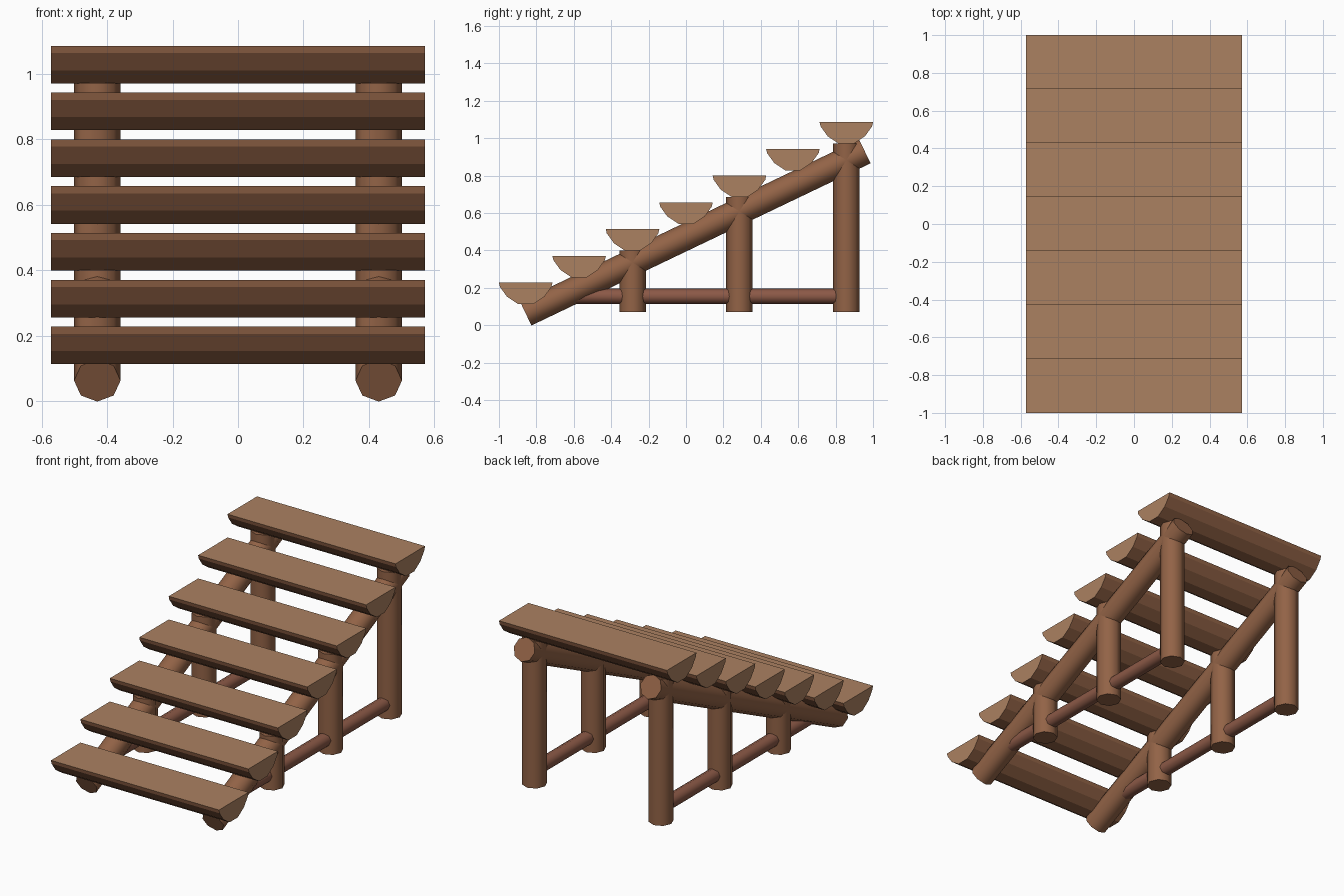
import bpy, bmesh, math
from mathutils import Vector

if "Cube" in bpy.data.objects:
    bpy.data.objects.remove(bpy.data.objects["Cube"])


def material(name, rgb):
    m = bpy.data.materials.new(name)
    m.diffuse_color = (*rgb, 1)
    m.use_nodes = True
    m.node_tree.nodes["Principled BSDF"].inputs["Base Color"].default_value = m.diffuse_color
    return m


CUT = material("cut_wood", (0.41, 0.22, 0.12))
BARK = material("bark", (0.29, 0.125, 0.062))
RAIL = material("reddish_wood", (0.26, 0.10, 0.062))


def finish(name, bm, mats):
    bmesh.ops.recalc_face_normals(bm, faces=bm.faces[:])
    me = bpy.data.meshes.new(name)
    bm.to_mesh(me)
    bm.free()
    for m in mats:
        me.materials.append(m)
    ob = bpy.data.objects.new(name, me)
    bpy.context.collection.objects.link(ob)
    return ob


def log(name, a, b, radius, mat, sides=8):
    """Round pole from a to b, lying in a plane of constant x."""
    a, b = Vector(a), Vector(b)
    side = Vector((1, 0, 0))
    up = (b - a).normalized().cross(side)
    bm = bmesh.new()
    rings = []
    for p in (a, b):
        ring = []
        for i in range(sides):
            t = 2 * math.pi * i / sides
            ring.append(bm.verts.new(p + radius * (math.cos(t) * side + math.sin(t) * up)))
        rings.append(ring)
    for i in range(sides):
        j = (i + 1) % sides
        bm.faces.new((rings[0][i], rings[0][j], rings[1][j], rings[1][i]))
    bm.faces.new(rings[0])
    bm.faces.new(rings[1])
    ob = finish(name, bm, [mat])
    bpy.ops.object.select_all(action='DESELECT')
    ob.select_set(True)
    bpy.context.view_layer.objects.active = ob
    bpy.ops.object.shade_smooth_by_angle(angle=math.radians(50))
    return ob


# Half-log tread: flat top, faceted bark underneath
HALF = [(0.143, 0), (0.138, -0.022), (0.100, -0.075), (0.040, -0.115)]
PROFILE = HALF + [(-y, z) for y, z in reversed(HALF)]


def tread(name, y0, z0, half_width=0.571):
    bm = bmesh.new()
    ends = [[bm.verts.new((x, y0 + y, z0 + z)) for y, z in PROFILE]
            for x in (-half_width, half_width)]
    n = len(PROFILE)
    for i in range(n):
        j = (i + 1) % n
        f = bm.faces.new((ends[0][i], ends[0][j], ends[1][j], ends[1][i]))
        f.material_index = 0 if i == n - 1 else 1
    for e in ends:
        bm.faces.new(e)
    finish(name, bm, [CUT, BARK])


# Seven treads
STEP = 2 / 7
for k in range(7):
    tread(f"tread_{k + 1}", -6 / 7 + k * STEP, 0.228 + k * 0.143)

for label, x in (("left", -0.43), ("right", 0.43)):
    # Sloping stringer
    log(f"{label}_stringer", (x, -0.857, 0.063), (x, 0.956, 0.930), 0.071, BARK)
    # Upright legs reaching up to every second tread
    for n, k in enumerate((2, 4, 6)):
        y = -6 / 7 + k * STEP
        log(f"{label}_leg_{n + 1}", (x, y, 0.07), (x, y, 0.115 + k * 0.143), 0.071, BARK)
    # Horizontal rail tying the legs to the stringer
    log(f"{label}_rail", (x, -0.64, 0.155), (x, 0.857, 0.155), 0.041, RAIL)
